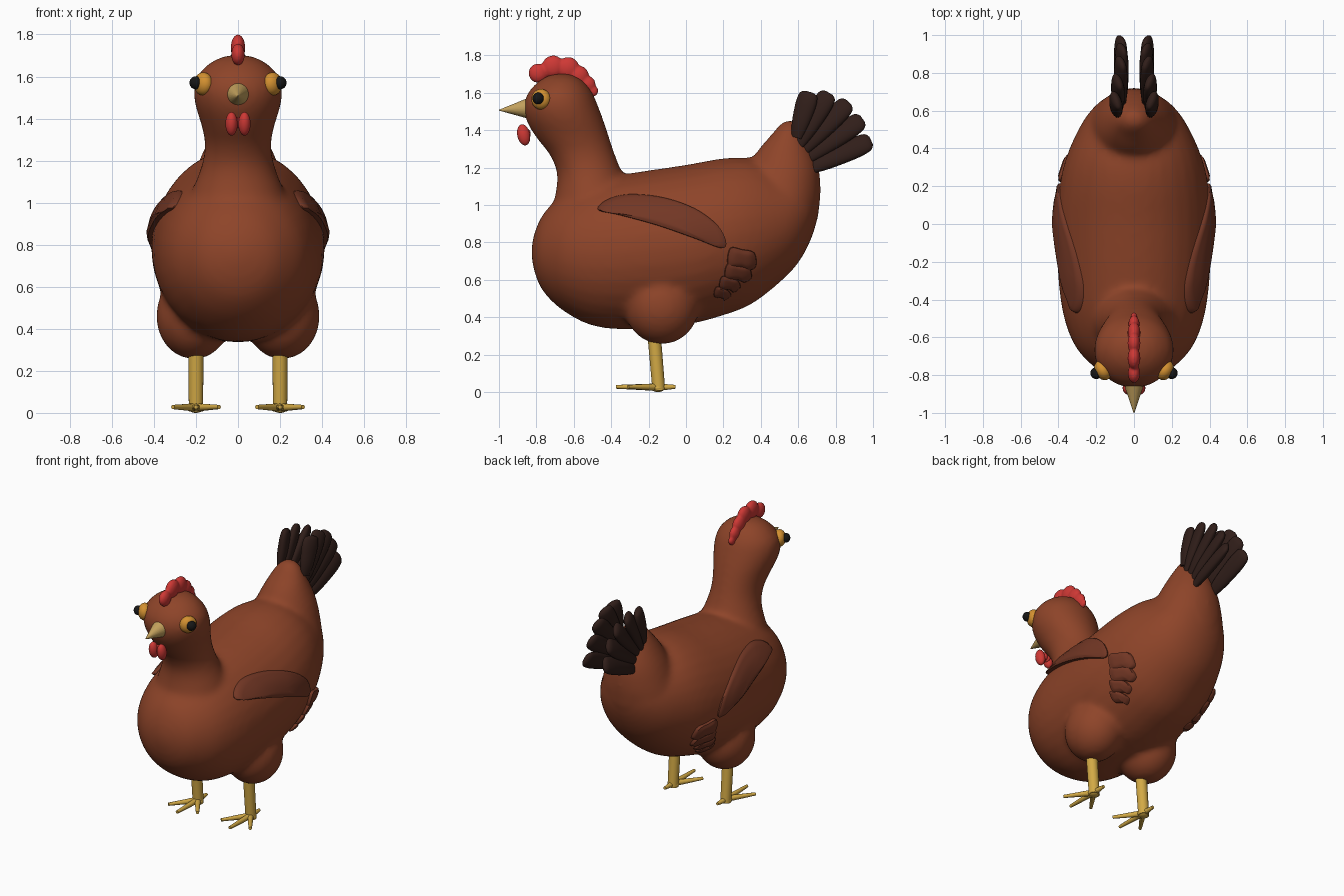
import bpy, bmesh
from math import sin, cos, pi, sqrt, radians
from mathutils import Vector as V, Matrix

if "Cube" in bpy.data.objects:
    bpy.data.objects.remove(bpy.data.objects["Cube"])


def material(name, rgb):
    m = bpy.data.materials.new(name)
    m.diffuse_color = (*rgb, 1)
    m.use_nodes = True
    m.node_tree.nodes["Principled BSDF"].inputs["Base Color"].default_value = m.diffuse_color
    return m


BROWN = material("brown", (0.27, 0.058, 0.022))
WING = material("wing_brown", (0.17, 0.038, 0.018))
DARK = material("dark_brown", (0.03, 0.013, 0.01))
RED = material("red", (0.62, 0.04, 0.035))
BEAK = material("beak", (0.55, 0.36, 0.11))
GOLD = material("gold", (0.65, 0.40, 0.06))
ORANGE = material("orange", (0.65, 0.28, 0.03))
BLACK = material("black", (0.008, 0.008, 0.008))


def finish(name, bm, mat, mirror=False, voxel=None, smooth=8):
    bmesh.ops.recalc_face_normals(bm, faces=bm.faces)
    me = bpy.data.meshes.new(name)
    bm.to_mesh(me)
    bm.free()
    me.materials.append(mat)
    ob = bpy.data.objects.new(name, me)
    bpy.context.collection.objects.link(ob)
    bpy.ops.object.select_all(action='DESELECT')
    bpy.context.view_layer.objects.active = ob
    ob.select_set(True)
    bpy.ops.object.shade_smooth_by_angle(angle=radians(45))
    if voxel:
        r = ob.modifiers.new("fuse", 'REMESH')
        r.mode = 'VOXEL'
        r.voxel_size = voxel
        r.use_smooth_shade = True
        s = ob.modifiers.new("soften", 'SMOOTH')
        s.iterations = smooth
    if mirror:
        ob.modifiers.new("mirror", 'MIRROR').use_mirror_merge = False
    return ob


def spline(a, b, c, d, t):
    return 0.5 * (2 * b + (c - a) * t + (2 * a - 5 * b + 4 * c - d) * t * t
                  + (3 * b - a - 3 * c + d) * t ** 3)


def loft(bm, secs, n=32, steps=4):
    """Skin over ellipses (centre, half axis u, half axis v)."""
    dense = []
    for i in range(len(secs) - 1):
        q = [secs[max(0, min(len(secs) - 1, i + k))] for k in (-1, 0, 1, 2)]
        for s in range(steps):
            dense.append([spline(*[x[j] for x in q], s / steps) for j in range(3)])
    dense.append(secs[-1])
    rings = [[bm.verts.new(c + u * cos(2 * pi * k / n) + v * sin(2 * pi * k / n))
              for k in range(n)] for c, u, v in dense]
    for a, b in zip(rings, rings[1:]):
        for k in range(n):
            bm.faces.new((a[k], a[k - 1], b[k - 1], b[k]))
    bm.faces.new(rings[0])
    bm.faces.new(rings[-1])


def ball(bm, c, r, rot=None):
    m = Matrix.Translation(c) @ (rot or Matrix()) @ Matrix.Diagonal((*r, 1))
    bmesh.ops.create_uvsphere(bm, u_segments=28, v_segments=16, radius=1, matrix=m)


def rod(bm, a, b, r1, r2, n=20):
    a, b = V(a), V(b)
    m = Matrix.Translation((a + b) / 2) @ (b - a).to_track_quat('Z', 'Y').to_matrix().to_4x4()
    bmesh.ops.create_cone(bm, cap_ends=True, segments=n, radius1=r1, radius2=r2,
                          depth=(b - a).length, matrix=m)


# Body: torso sections (y, low z, high z, half width)
TORSO = [(-0.825, 0.71, 0.79, 0.04), (-0.80, 0.61, 0.88, 0.14), (-0.75, 0.52, 0.97, 0.22),
         (-0.65, 0.43, 1.06, 0.31), (-0.5, 0.355, 1.13, 0.37), (-0.3, 0.335, 1.17, 0.40),
         (0, 0.36, 1.215, 0.413), (0.2, 0.41, 1.25, 0.395), (0.35, 0.47, 1.25, 0.36),
         (0.5, 0.585, 1.2, 0.295), (0.6, 0.69, 1.17, 0.23), (0.67, 0.82, 1.13, 0.15),
         (0.71, 0.95, 1.06, 0.05)]
# Neck with head, and tail root: (z, front y, back y, half width)
NECK = [(0.9, -0.74, -0.25, 0.26), (1.05, -0.70, -0.29, 0.22), (1.17, -0.69, -0.34, 0.175),
        (1.27, -0.73, -0.38, 0.158), (1.36, -0.80, -0.41, 0.172), (1.45, -0.853, -0.44, 0.20),
        (1.53, -0.868, -0.47, 0.212), (1.60, -0.845, -0.50, 0.195), (1.66, -0.79, -0.545, 0.14),
        (1.69, -0.74, -0.59, 0.085), (1.703, -0.69, -0.63, 0.03)]
TAIL = [(0.9, 0.2, 0.69, 0.26), (1.0, 0.25, 0.715, 0.25), (1.1, 0.29, 0.72, 0.22),
        (1.2, 0.33, 0.71, 0.185), (1.3, 0.39, 0.675, 0.14), (1.38, 0.46, 0.635, 0.10),
        (1.43, 0.50, 0.605, 0.065), (1.455, 0.54, 0.58, 0.025)]

bm = bmesh.new()
loft(bm, [(V((0, y, (a + b) / 2)), V((w, 0, 0)), V((0, 0, (b - a) / 2))) for y, a, b, w in TORSO])
for part in (NECK, TAIL):
    loft(bm, [(V((0, (a + b) / 2, z)), V((w, 0, 0)), V((0, (b - a) / 2, 0))) for z, a, b, w in part])
for s in (-1, 1):  # thighs
    ball(bm, (s * 0.21, -0.13, 0.46), (0.18, 0.2, 0.205))
finish("body", bm, BROWN, voxel=0.018, smooth=12)


def flank(y, z):
    """Torso half width at a point seen from the side."""
    for p, q in zip(TORSO, TORSO[1:]):
        if p[0] <= y <= q[0]:
            t = (y - p[0]) / (q[0] - p[0])
            a, b, w = [p[i] + (q[i] - p[i]) * t for i in (1, 2, 3)]
            return w * sqrt(max(0, 1 - ((2 * z - a - b) / (b - a)) ** 2))
    return 0


def patch(bm, outline, lift):
    """Rounded pad that follows the flank inside a smooth outline."""
    pts = [V(p) for p in outline]
    m = len(pts)
    rim = [spline(*[pts[(i + k) % m] for k in (-1, 0, 1, 2)], s / 6)
           for i in range(m) for s in range(6)]
    mid = sum(rim, V((0, 0))) / len(rim)
    rings = []
    for scale, up in ((0.97, -0.03), (1, 0.25 * lift(mid.x)), (0.96, None), (0.88, None),
                      (0.7, None), (0.45, None), (0.2, None)):
        ring = []
        for p in rim:
            q = mid + (p - mid) * scale
            h = up if up is not None else lift(q.x) * sqrt(1 - scale ** 5)
            if scale == 0.96:
                h = 0.65 * lift(q.x)
            ring.append(bm.verts.new((flank(*q) + h, q.x, q.y)))
        rings.append(ring)
    for a, b in zip(rings, rings[1:]):
        for k in range(len(rim)):
            bm.faces.new((a[k], a[k - 1], b[k - 1], b[k]))
    bm.faces.new(rings[0])
    bm.faces.new(rings[-1])


# Wings and the small feathers below them
bm = bmesh.new()
patch(bm, [(-0.47, 0.975), (-0.42, 1.03), (-0.3, 1.058), (-0.12, 1.04), (0.05, 0.98), (0.17, 0.89),
           (0.215, 0.80), (0.185, 0.77), (0.05, 0.82), (-0.15, 0.89), (-0.35, 0.945)],
      lambda y: 0.045 - 0.035 * (y + 0.45))
finish("wings", bm, WING, mirror=True)

bm = bmesh.new()
for y0, y1, z, h in ((0.15, 0.24, 0.525, 0.025), (0.18, 0.29, 0.575, 0.03),
                     (0.21, 0.35, 0.635, 0.037), (0.225, 0.375, 0.71, 0.047)):
    d = 0.012
    patch(bm, [(y0, z - h + d), (y0 + 0.01, z + h + d), ((y0 + y1) / 2, z + h + d / 2),
               (y1 - 0.01, z + h - d), (y1, z - h + d), (y1 - 0.035, z - h - d),
               ((y0 + y1) / 2, z - h)], lambda y: 0.032)
finish("flank_feathers", bm, WING, mirror=True)

# Tail feathers: fan of flat tapered blades (base y, z, tip y, z, x)
bm = bmesh.new()
for by, bz, ty, tz, x in ((0.59, 1.36, 0.66, 1.605, 0.095), (0.60, 1.32, 0.765, 1.60, 0.085),
                          (0.61, 1.28, 0.87, 1.55, 0.07), (0.63, 1.24, 0.945, 1.46, 0.065),
                          (0.65, 1.19, 0.99, 1.345, 0.07)):
    a, b = V((x, by, bz)), V((x, ty, tz))
    d = (b - a).normalized()
    flat = Matrix.Rotation(radians(-20), 3, d) @ V((1, 0, 0))
    wide = d.cross(flat)
    loft(bm, [(a.lerp(b, t), flat * th, wide * w) for t, w, th in
              ((0, 0.03, 0.015), (0.3, 0.048, 0.03), (0.7, 0.058, 0.032),
               (0.9, 0.054, 0.026), (0.97, 0.042, 0.018), (1, 0.022, 0.008))], n=20)
finish("tail_feathers", bm, DARK, mirror=True)

# Comb
bm = bmesh.new()
for y, z, r in ((-0.79, 1.705, 0.052), (-0.71, 1.74, 0.06), (-0.63, 1.732, 0.06),
                (-0.575, 1.69, 0.056), (-0.53, 1.645, 0.047), (-0.50, 1.61, 0.032)):
    ball(bm, (0, y, z), (min(0.034, r * 0.62), r, r))
finish("comb", bm, RED, voxel=0.007, smooth=5)

# Wattles
bm = bmesh.new()
ball(bm, (0.031, -0.868, 1.375), (0.029, 0.034, 0.057), Matrix.Rotation(radians(12), 4, 'X'))
ball(bm, (0.012, -0.855, 1.38), (0.02, 0.025, 0.03))
finish("wattles", bm, RED, mirror=True)

# Beak
bm = bmesh.new()
rod(bm, (0, -0.83, 1.517), (0, -1.0, 1.507), 0.06, 0.002, 24)
finish("beak", bm, BEAK)

# Eyes
bm = bmesh.new()
ball(bm, (0.165, -0.775, 1.565), (0.042, 0.055, 0.055), Matrix.Rotation(radians(-32), 4, 'Z'))
finish("eyes", bm, ORANGE, mirror=True)
bm = bmesh.new()
ball(bm, (0.2, -0.79, 1.57), (0.031, 0.031, 0.031))
finish("pupils", bm, BLACK, mirror=True)

# Legs and toes
bm = bmesh.new()
rod(bm, (0.2, -0.175, 0.36), (0.2, -0.145, 0.008), 0.036, 0.034)
finish("legs", bm, GOLD, mirror=True)
bm = bmesh.new()
for x, y in ((0.2, -0.375), (0.09, -0.31), (0.31, -0.31), (0.2, -0.055)):
    rod(bm, (0.2, -0.15, 0.026), (x, y, 0.028), 0.02, 0.01, 12)
ball(bm, (0.2, -0.15, 0.022), (0.036, 0.036, 0.022))
finish("toes", bm, GOLD, mirror=True)
